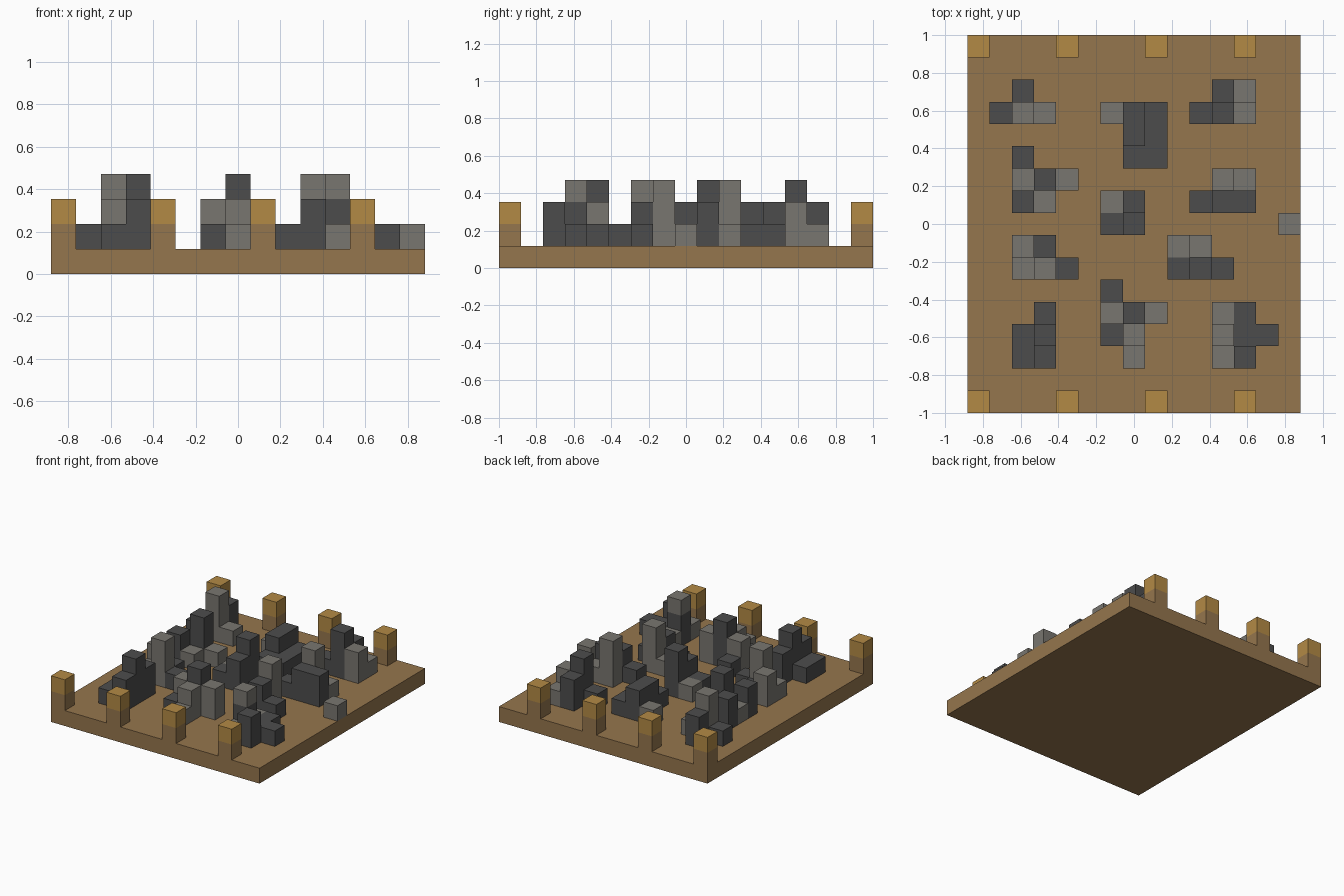
import bpy
import bmesh

CELL = 2 / 17          # edge of one cube
COLS, ROWS = 15, 17    # footprint in cubes

old = bpy.data.objects.get("Cube")
if old:
    bpy.data.objects.remove(old)


def material(name, rgb):
    m = bpy.data.materials.new(name)
    m.use_nodes = True
    m.diffuse_color = (*rgb, 1)
    m.node_tree.nodes["Principled BSDF"].inputs["Base Color"].default_value = (*rgb, 1)
    return m


PALETTE = {
    "brown": material("brown", (0.30, 0.18, 0.075)),
    "gold": material("gold", (0.45, 0.255, 0.06)),
    "grey": material("grey", (0.19, 0.18, 0.16)),
    "dark": material("dark_grey", (0.073, 0.073, 0.073)),
}

# Each letter is a stack of cubes, listed from the bottom up
STACKS = {
    "a": ["dark"], "b": ["dark"] * 2, "c": ["dark"] * 3,
    "x": ["grey"], "y": ["grey"] * 2, "z": ["grey"] * 3,
    "m": ["dark", "dark", "grey"],
    "p": ["brown", "gold"],
}

SIDES = [(1, 0, 0), (-1, 0, 0), (0, 1, 0), (0, -1, 0), (0, 0, 1), (0, 0, -1)]


def voxel_object(name, cubes):
    """Mesh the outer faces of a set of coloured cubes {(i, j, k): colour}."""
    bm = bmesh.new()
    colours = sorted(set(cubes.values()))
    for pos, colour in cubes.items():
        for side in SIDES:
            if tuple(p + s for p, s in zip(pos, side)) in cubes:
                continue
            axis = next(a for a in range(3) if side[a])
            u, v = (axis + 1) % 3, (axis + 2) % 3
            corners = []
            for du, dv in ((0, 0), (1, 0), (1, 1), (0, 1)):
                c = list(pos)
                c[axis] += side[axis] > 0
                c[u] += du
                c[v] += dv
                corners.append(bm.verts.new(((c[0] - COLS / 2) * CELL,
                                             (c[1] - ROWS / 2) * CELL,
                                             c[2] * CELL)))
            if side[axis] < 0:
                corners.reverse()
            bm.faces.new(corners).material_index = colours.index(colour)
    bmesh.ops.remove_doubles(bm, verts=bm.verts, dist=CELL / 100)
    # Join equal coplanar squares into larger flat faces
    bmesh.ops.dissolve_limit(bm, angle_limit=0.01, verts=bm.verts,
                             edges=bm.edges, delimit={"MATERIAL"})
    mesh = bpy.data.meshes.new(name)
    bm.to_mesh(mesh)
    bm.free()
    for colour in colours:
        mesh.materials.append(PALETTE[colour])
    bpy.context.collection.objects.link(bpy.data.objects.new(name, mesh))


def cluster(name, i0, j0, rows):
    """Stacks standing on the board; rows run from back to front."""
    cubes = {}
    for dj, row in enumerate(reversed(rows)):
        for di, letter in enumerate(row):
            for k, colour in enumerate(STACKS.get(letter, [])):
                cubes[i0 + di, j0 + dj, 1 + k] = colour
    voxel_object(name, cubes)


# Base board
bpy.ops.mesh.primitive_cube_add(size=1, location=(0, 0, CELL / 2))
board = bpy.context.object
board.name = "base_board"
board.scale = (COLS * CELL, ROWS * CELL, CELL)
board.data.materials.append(PALETTE["brown"])

# Gold-tipped posts along the front and back edges
for edge, j in (("front", 0), ("back", ROWS - 1)):
    for n, i in enumerate(range(0, COLS, 4)):
        cluster(f"{edge}_post_{n + 1}", i, j, ["p"])

# Rubble clusters
cluster("rubble_back_right", 1, 13, [".b.", "azx"])
cluster("rubble_back_middle", 6, 11, ["xba", ".ba", ".aa"])
cluster("rubble_back_left", 10, 13, [".bx", "acy"])
cluster("rubble_upper_right", 2, 9, ["b..", "xcx", "bx."])
cluster("rubble_upper_left", 10, 9, [".zx", "abb"])
cluster("rubble_centre", 6, 8, ["xc", "ab"])
cluster("rubble_lower_right", 2, 6, ["ya.", "xza"])
cluster("rubble_lower_left", 9, 6, ["xz.", "aba"])
cluster("rubble_edge_stone", 14, 8, ["x"])
cluster("rubble_front_right", 2, 2, [".b", "ac", "ab"])
cluster("rubble_front_middle", 6, 2, ["a..", "ycy", "ay.", ".x."])
cluster("rubble_front_left", 11, 2, ["xa.", "maa", "xb."])
